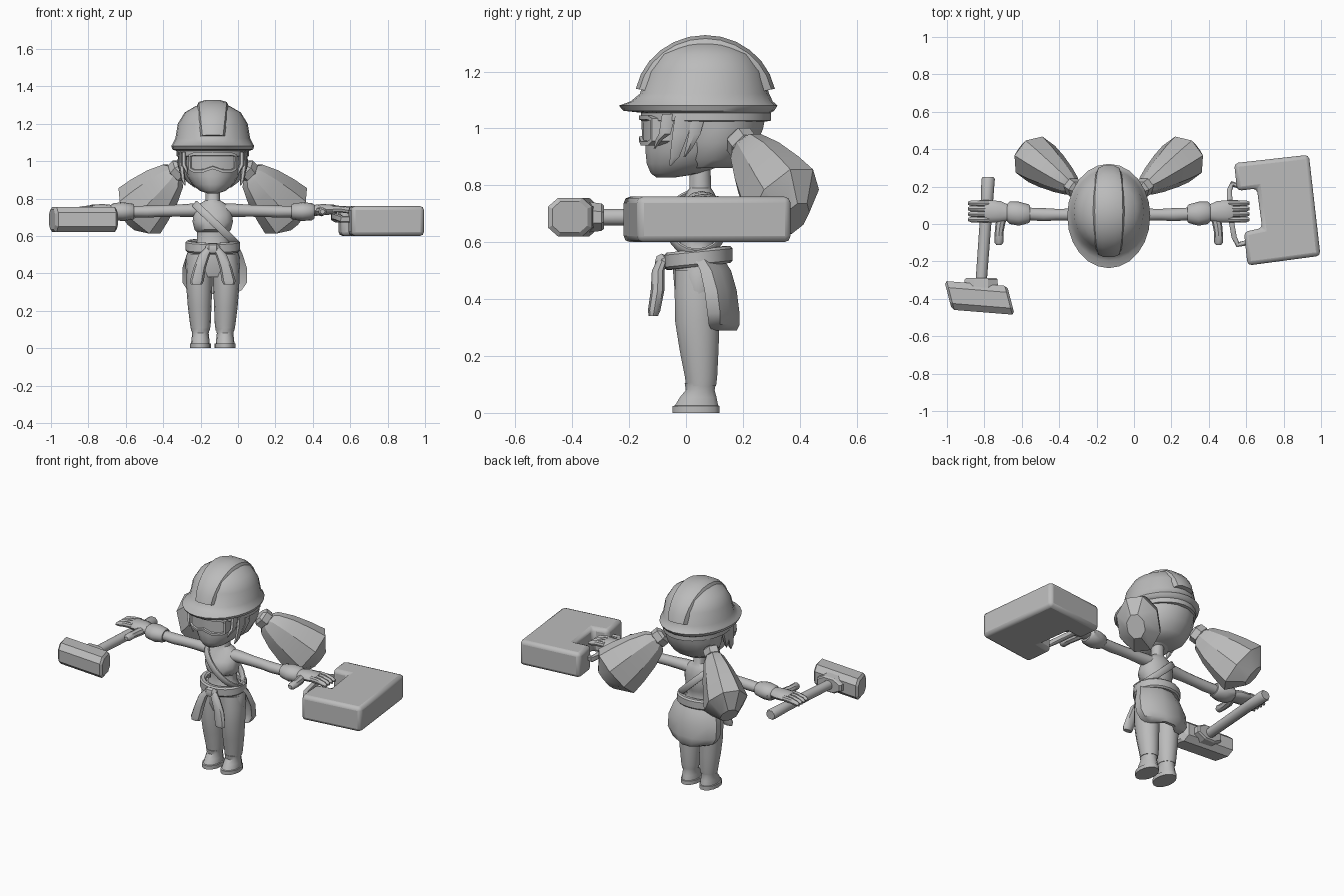
import bpy, bmesh, math
from mathutils import Vector as V

CX = -0.135                       # body centre line
grey = bpy.data.materials.new("plain_grey")
grey.diffuse_color = (0.5, 0.5, 0.5, 1)


def finish(name, bm, bevel=0, angle=40):
    bmesh.ops.recalc_face_normals(bm, faces=bm.faces)
    me = bpy.data.meshes.new(name)
    bm.to_mesh(me)
    bm.free()
    ob = bpy.data.objects.new(name, me)
    bpy.context.collection.objects.link(ob)
    me.materials.append(grey)
    if bevel:
        m = ob.modifiers.new("bevel", 'BEVEL')
        m.width, m.segments, m.limit_method = bevel, 2, 'ANGLE'
    bpy.context.view_layer.objects.active = ob
    ob.select_set(True)
    bpy.ops.object.shade_smooth_by_angle(angle=math.radians(angle))
    ob.select_set(False)
    return ob


def skin(name, loops, closed=False, angle=40):
    """Join equal loops of points into a tube, capped unless closed."""
    bm = bmesh.new()
    rows = [[bm.verts.new(p) for p in loop] for loop in loops]
    n = len(rows[0])
    for a, b in zip(rows, rows[1:] + rows[:1] if closed else rows[1:]):
        for i in range(n):
            j = (i + 1) % n
            bm.faces.new((a[i], a[j], b[j], b[i]))
    if not closed:
        bm.faces.new(rows[0])
        bm.faces.new(rows[-1])
    return finish(name, bm, angle=angle)


def loft(name, rings, u=(1, 0, 0), v=(0, 1, 0), n=14, angle=40, turn=0.0):
    """Rings are (x, y, z, radius along u, radius along v); x from body centre."""
    u, v = V(u), V(v)
    loops = []
    for x, y, z, ru, rv in rings:
        c = V((x + CX, y, z))
        ts = [turn + math.tau * i / n for i in range(n)]
        loops.append([c + u * ru * math.cos(t) + v * rv * math.sin(t) for t in ts])
    return skin(name, loops, angle=angle)


def prism(name, pts, z0, z1, bevel):
    bm = bmesh.new()
    f = bm.faces.new([bm.verts.new((x, y, z0)) for x, y in pts])
    ext = bmesh.ops.extrude_face_region(bm, geom=[f])["geom"]
    for e in ext:
        if isinstance(e, bmesh.types.BMVert):
            e.co.z = z1
    return finish(name, bm, bevel)


def ribbon(name, pts, wide, thick, closed=False, up=(0, 0, 1)):
    """Flat-sided strip along a path, wide along the up direction."""
    pts = [V(p) + V((CX, 0, 0)) for p in pts]
    n, loops = len(pts), []
    for i, p in enumerate(pts):
        a = pts[(i - 1) % n] if closed or i else p
        b = pts[(i + 1) % n] if closed or i < n - 1 else p
        t = (b - a).normalized()
        s = t.cross(V(up)).normalized()
        w = s.cross(t)
        loops.append([p + s * thick * k + w * wide * m
                      for k, m in ((-1, -.7), (-.5, -1), (.5, -1), (1, -.7), (1, .7), (.5, 1), (-.5, 1), (-1, .7))])
    return skin(name, loops, closed)


# ---- torso, neck and head
loft("torso", [(0, .045, .52, .12, .09), (0, .045, .57, .085, .068), (0, .045, .62, .085, .07),
               (0, .035, .635, .098, .086), (0, .03, .675, .108, .09), (0, .038, .715, .104, .08),
               (0, .05, .75, .095, .06), (0, .05, .772, .07, .05), (0, .05, .79, .04, .038),
               (0, .05, .88, .036, .036)], n=16)
loft("head", [(0, -.07, .828, .03, .035), (0, -.035, .842, .07, .09), (0, .0, .875, .11, .14),
              (0, .015, .92, .138, .16), (0, .03, .98, .152, .175), (0, .045, 1.05, .165, .195)], n=18, angle=60)
loft("back_hair", [(0, .08, .86, .10, .08), (0, .095, .89, .14, .115), (0, .11, .95, .168, .145),
                   (0, .115, 1.0, .176, .16), (0, .115, 1.05, .18, .17)], n=14)

# ---- helmet: dome with brim and lower band, then the raised crest
loft("helmet", [(0, .07, 1.025, .186, .215), (0, .07, 1.027, .194, .228), (0, .07, 1.055, .194, .228),
                (0, .045, 1.062, .215, .265), (0, .043, 1.08, .222, .279), (0, .055, 1.095, .214, .25),
                (0, .065, 1.122, .2, .227), (0, .067, 1.2, .187, .206), (0, .067, 1.26, .15, .166),
                (0, .067, 1.295, .09, .11), (0, .067, 1.31, .03, .04)], n=24)
crest = []
for i in range(13):
    a = math.radians(12 + 156 * i / 12)
    c, s = math.cos(a), math.sin(a)
    w = .05 + .025 * s
    crest.append([V((CX + x, .068 - r * 1.05 * c, 1.09 + r * s)) for x, r in
                  ((-w - .015, .195), (-w, .226), (-w * .5, .238), (w * .5, .238), (w, .226), (w + .015, .195))])
skin("helmet_crest", crest)

# ---- goggles: curved frame with sunken lens
bm = bmesh.new()
cols = [(-.13, .955, 1.035), (-.105, .94, 1.045), (-.05, .94, 1.045), (0, .957, 1.045),
        (.05, .94, 1.045), (.105, .94, 1.045), (.13, .955, 1.035)]
vs = [[bm.verts.new((CX + x, -.166 + 2.8 * x * x, z)) for z in zs] for x, *zs in cols]
front = [bm.faces.new((a[0], b[0], b[1], a[1])) for a, b in zip(vs, vs[1:])]
back = bmesh.ops.extrude_face_region(bm, geom=front)["geom"]
lens = [e for e in back if isinstance(e, bmesh.types.BMFace)]
for p in [p for col in vs for p in col]:
    p.co.y += .06
bmesh.ops.recalc_face_normals(bm, faces=bm.faces)
bmesh.ops.inset_region(bm, faces=lens, thickness=.014)
bmesh.ops.inset_region(bm, faces=lens, thickness=.003, depth=-.01)
finish("goggles", bm, angle=30)

# ---- jacket tied round the hips
waist = [(.128 * math.cos(t), .043 + .103 * math.sin(t), .545 + .012 * math.sin(t))
         for t in (math.tau * i / 20 for i in range(20))]
ribbon("jacket_belt", waist, .03, .018, True)
loft("hips", [(0, .045, .38, .135, .07), (0, .045, .43, .146, .085), (0, .045, .49, .142, .09),
              (0, .045, .55, .122, .09)], n=16)
flap = []
for z, w, yb, th in ((.555, .125, .13, .03), (.50, .15, .165, .04), (.43, .172, .185, .045),
                     (.35, .172, .195, .045), (.31, .145, .195, .04), (.29, .10, .185, .02)):
    xs = [-1, -.75, -.3, .3, .75, 1]
    outer = [V((CX + .01 + w * x, yb - .075 * x * x, z)) for x in xs]
    inner = [p + V((0, -th, 0)) for p in reversed(outer)]
    flap.append(outer + inner)
skin("jacket_back", flap)
loft("jacket_knot", [(-.04, -.075, .53, .015, .015), (-.02, -.085, .53, .03, .025),
                     (.02, -.085, .53, .03, .025), (.04, -.075, .53, .015, .015)],
     (0, 0, 1), (0, 1, 0), n=8)

# ---- shoulder sash looping from one shoulder to the opposite hip
sash = []
for i in range(20):
    t = math.tau * i / 20
    k = math.cos(t)
    sash.append((.015 + .11 * k, .037 + .1 * math.sin(t), .665 - .105 * k))
ribbon("sash", sash, .02, .008, True, up=(.69, 0, .72))

# ---- paired parts
for s, side in ((-1, "left"), (1, "right")):
    loft(side + "_boot", [(s * .066, .035, 0, .056, .085), (s * .066, .035, .024, .056, .085),
                          (s * .066, .037, .026, .05, .078), (s * .066, .043, .055, .047, .066),
                          (s * .066, .05, .08, .044, .052), (s * .066, .05, .105, .05, .056)], n=14)
    loft(side + "_trouser_leg", [(s * .066, .053, .095, .05, .054), (s * .066, .053, .125, .055, .058),
                                 (s * .07, .046, .22, .063, .07), (s * .072, .04, .32, .069, .08),
                                 (s * .072, .042, .42, .072, .084), (s * .066, .045, .5, .07, .085)], n=14)
    # hanging jacket sleeve
    loft(side + "_jacket_sleeve", [(s * .012, -.08, .545, .02, .018), (s * .045, -.098, .50, .03, .022),
                                   (s * .07, -.1, .43, .033, .024), (s * .085, -.112, .36, .037, .022),
                                   (s * .087, -.115, .34, .03, .016)], n=8)
    # arm, glove cuff, palm, fingers and thumb run along x
    ax = ((0, 1, 0), (0, 0, 1))
    loft(side + "_arm", [(s * .05, .05, .735, .045, .036), (s * .10, .05, .738, .04, .036),
                         (s * .2, .05, .735, .032, .032), (s * .28, .05, .733, .031, .031),
                         (s * .35, .05, .73, .035, .032), (s * .45, .055, .73, .033, .03)], *ax, n=12)
    loft(side + "_glove_cuff", [(s * .42, .055, .73, .042, .036), (s * .428, .055, .73, .05, .042),
                                (s * .48, .055, .73, .064, .05), (s * .53, .06, .73, .06, .046),
                                (s * .545, .06, .73, .045, .036)], *ax, n=12)
    loft(side + "_palm", [(s * .53, .06, .735, .04, .03), (s * .58, .065, .74, .058, .03),
                          (s * .64, .067, .742, .06, .027), (s * .665, .067, .742, .052, .02)], *ax, n=12)
    for i in range(4):
        y = .024 + .029 * i
        loft(f"{side}_finger_{i + 1}", [(s * .64, y, .745, .016, .018), (s * .69, y, .743, .016, .018),
                                        (s * .735, y, .735, .015, .016), (s * .753, y, .73, .008, .009)],
             *ax, n=8)
    loft(side + "_thumb", [(s * .565, .05, .733, .025, .022), (s * .58, .0, .73, .026, .025),
                           (s * .587, -.05, .73, .023, .023), (s * .587, -.1, .73, .023, .022),
                           (s * .587, -.113, .73, .013, .012)], (1, 0, 0), (0, 0, 1), n=8)
    # hair strands beside the face
    for i, (x, y, w, zb) in enumerate(((.155, -.075, .028, .93), (.168, -.02, .038, .87), (.172, .03, .028, .9))):
        loft(f"{side}_hair_strand_{i + 1}", [(s * x, y + .015, 1.05, .014, w), (s * x, y, .98, .016, w * .85),
                                             (s * (x - .01), y - .02, zb + .03, .012, w * .5),
                                             (s * (x - .02), y - .035, zb, .003, .004)], n=6)
    # pigtail and its hair tie
    a = V((s * .617, .456, -.643)).normalized()
    u = V((s * .594, -.804, 0)).normalized()
    v = a.cross(u)
    o = V((s * .195, .20, .94))

    def along(*rows):
        return [(*(o + a * d), ru, rv) for d, ru, rv in rows]
    loft(side + "_hair_tie", along((-.05, .035, .035), (-.035, .05, .06), (.005, .05, .06), (.02, .035, .04)),
         u, v, n=6, angle=20)
    loft(side + "_pigtail", along((0, .04, .045), (.03, .06, .085), (.12, .088, .125), (.23, .115, .155),
                                  (.32, .13, .172), (.40, .055, .075)), u, v, n=8, angle=30, turn=math.pi / 8)

# ---- hammer
head = []
for k, r in ((-.168, .8), (-.155, 1), (.155, 1), (.168, .8)):
    head.append([V((-.826 + k - .02 * q * r, -.395 - .08 * k + .077 * q * r, .688 + .068 * h * r)) for q, h in
                 ((1, .55), (.55, 1), (-.55, 1), (-1, .55), (-1, -.55), (-.55, -1), (.55, -1), (1, -.55))])
skin("hammer_head", head, angle=20)
loft("hammer_collar", [(-.685, -.34, .688, .1, .058), (-.682, -.297, .688, .095, .052),
                       (-.682, -.288, .688, .085, .044)], (1, 0, 0), (0, 0, 1), n=8, angle=20, turn=math.pi / 8)
loft("hammer_handle", [(-.683, -.32, .688, .03, .03), (-.652, .1, .69, .032, .032), (-.645, .24, .69, .036, .034),
                       (-.645, .25, .69, .03, .028)], (1, 0, 0), (0, 0, 1), n=10)

# ---- tool case with a notch for the grip
prism("tool_case", [(.535, .325), (.935, .37), (.997, -.17), (.607, -.222), (.588, -.042),
                    (.685, -.022), (.657, .19), (.552, .177)], .60, .76, .022)
grip = [(.70, .2, .69), (.66, .215, .69), (.645, .18, .70), (.65, .05, .705), (.67, -.07, .70),
        (.69, -.11, .69), (.74, -.1, .69)]
ribbon("case_grip", grip, .018, .014)
